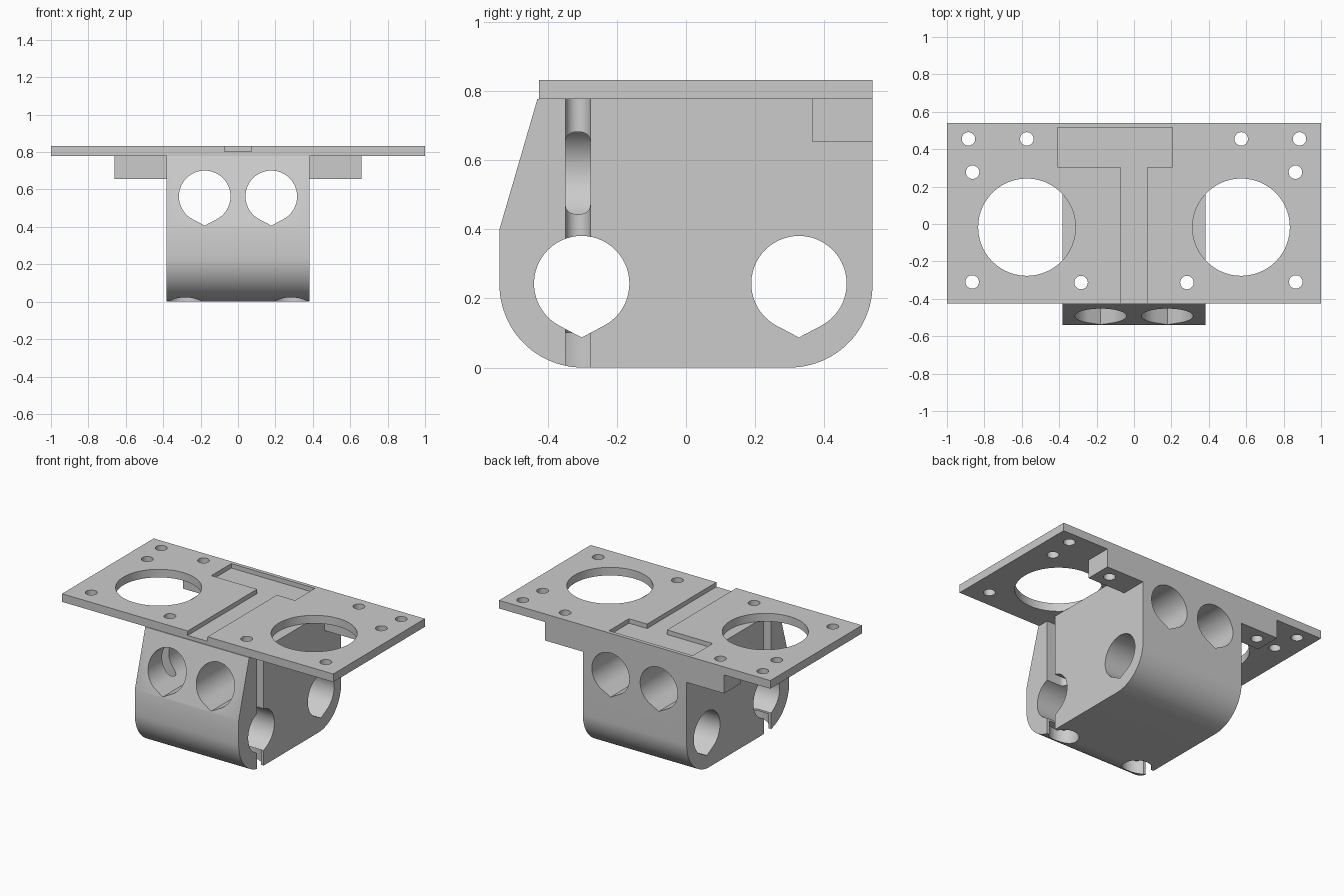
import bpy
import bmesh
from math import sin, cos, pi, radians, acos

cube = bpy.data.objects.get("Cube")
if cube:
    bpy.data.objects.remove(cube, do_unlink=True)

grey = bpy.data.materials.new("light_grey")
grey.use_nodes = True
colour = (0.6, 0.6, 0.6, 1)
grey.diffuse_color = colour
grey.node_tree.nodes["Principled BSDF"].inputs["Base Color"].default_value = colour


def prism(name, points, axis, lo, hi):
    """Extrude a 2D profile along one axis."""
    place = {"x": lambda a, b, t: (t, a, b),
             "y": lambda a, b, t: (a, t, b),
             "z": lambda a, b, t: (a, b, t)}[axis]
    bm = bmesh.new()
    rings = [[bm.verts.new(place(a, b, t)) for a, b in points] for t in (lo, hi)]
    bm.faces.new(rings[0])
    bm.faces.new(rings[1])
    n = len(points)
    for i in range(n):
        j = (i + 1) % n
        bm.faces.new((rings[0][i], rings[0][j], rings[1][j], rings[1][i]))
    bmesh.ops.recalc_face_normals(bm, faces=bm.faces)
    mesh = bpy.data.meshes.new(name)
    bm.to_mesh(mesh)
    bm.free()
    mesh.materials.append(grey)
    obj = bpy.data.objects.new(name, mesh)
    bpy.context.collection.objects.link(obj)
    return obj


def arc(cx, cy, r, start, end, steps=48):
    return [(cx + r * cos(start + (end - start) * i / steps),
             cy + r * sin(start + (end - start) * i / steps)) for i in range(steps + 1)]


def circle(cx, cy, r, steps=48):
    return arc(cx, cy, r, 0, 2 * pi, steps)[:-1]


def rect(x0, x1, y0, y1):
    return [(x0, y0), (x1, y0), (x1, y1), (x0, y1)]


def teardrop(cx, cy, r=0.138, tip=0.156):
    """Round bore with a point at the bottom."""
    half = acos(r / tip)
    return arc(cx, cy, r, -pi / 2 + half, 1.5 * pi - half) + [(cx, cy - tip)]


def cut(obj, cutters):
    """Subtract every cutter, then smooth the bores."""
    bpy.ops.object.select_all(action="DESELECT")
    bpy.context.view_layer.objects.active = obj
    obj.select_set(True)
    for cutter in cutters:
        cutter.hide_render = True
        mod = obj.modifiers.new("cut", "BOOLEAN")
        mod.operation = "DIFFERENCE"
        mod.solver = "EXACT"
        mod.object = cutter
        bpy.ops.object.modifier_apply(modifier=mod.name)
        bpy.data.objects.remove(cutter, do_unlink=True)
    bpy.ops.object.shade_smooth_by_angle(angle=radians(25))


FRONT, BACK = -0.425, 0.54
UNDER, TOP = 0.778, 0.832
SCREW = 0.036

# Main block with rounded lower edges and a sloped upper front
profile = [(FRONT - 0.005, UNDER), (-0.54, 0.4)]
profile += arc(-0.3, 0.24, 0.24, pi, 1.5 * pi, 24)
profile += arc(0.3, 0.24, 0.24, 1.5 * pi, 2 * pi, 24) + [(BACK, UNDER)]
block = prism("bearing_block", profile, "x", -0.383, 0.383)

# Rod bores, open screw slots and screw head recesses
cutters = [prism("side_bore", teardrop(y, 0.243), "x", -1, 1) for y in (-0.302, 0.327)]
for s in (-1, 1):
    cutters.append(prism("front_bore", teardrop(s * 0.178, 0.563), "y", -1, 1))
    slot = [(s * x, y) for x, y in arc(0.283, -0.313, SCREW, pi / 2, 1.5 * pi, 24)]
    slot += [(s * 0.5, -0.313 - SCREW), (s * 0.5, -0.313 + SCREW)]
    cutters.append(prism("screw_slot", slot, "z", -0.1, 1))
    cutters.append(prism("head_recess", circle(s * 0.283, -0.313, 0.09), "z", -0.1, 0.1))
cut(block, cutters)

# Top plate with two large openings, screw holes and a T-shaped recess
plate = prism("top_plate", rect(-1, 1, FRONT, BACK), "z", UNDER, TOP)
tee = [(-0.073, -0.6), (0.073, -0.6), (0.073, 0.305), (0.207, 0.305),
       (0.207, 0.515), (-0.41, 0.515), (-0.41, 0.305), (-0.073, 0.305)]
cutters = [prism("tee_recess", tee, "z", 0.802, 1)]
holes = [(0.885, 0.455), (0.573, 0.455), (0.863, 0.277), (0.865, -0.31), (0.283, -0.313)]
for s in (-1, 1):
    cutters.append(prism("opening", circle(s * 0.573, -0.017, 0.26, 96), "z", 0.5, 1))
    for x, y in holes:
        cutters.append(prism("screw_hole", circle(s * x, y, SCREW, 32), "z", 0.5, 1))
cut(plate, cutters)

# Support lugs under the back edge
for s, side in ((1, "left"), (-1, "right")):
    x0, x1 = sorted((s * 0.383, s * 0.66))
    lug = prism(side + "_lug", rect(x0, x1, 0.365, BACK), "z", 0.655, UNDER)
    cut(lug, [prism("lug_hole", circle(s * 0.573, 0.455, SCREW, 32), "z", 0.5, 1)])
